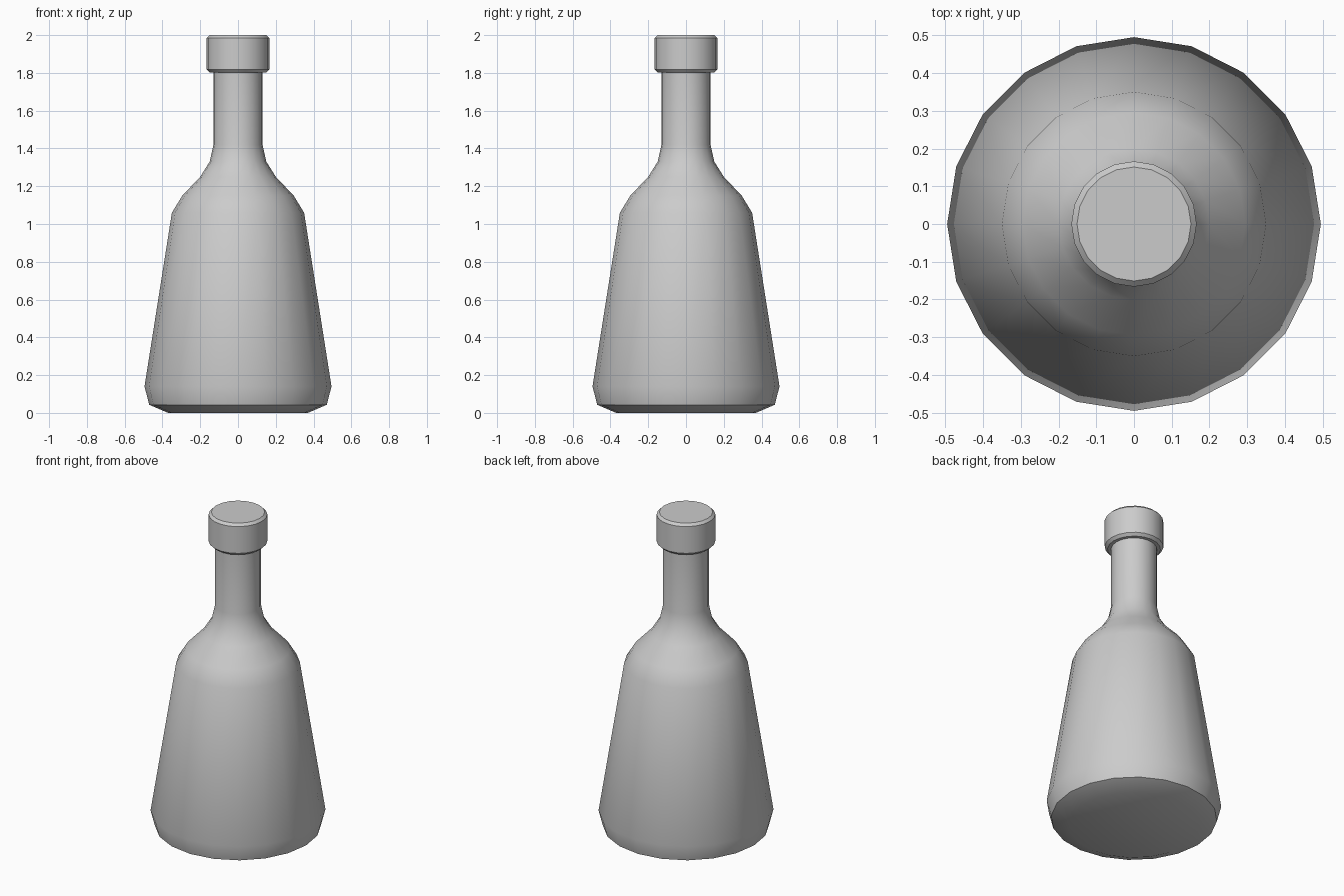
import bpy, bmesh, math

SIDES = 20

cube = bpy.data.objects.get("Cube")
if cube:
    bpy.data.objects.remove(cube, do_unlink=True)


def make_material(name, color):
    mat = bpy.data.materials.new(name)
    mat.use_nodes = True
    mat.diffuse_color = color
    mat.node_tree.nodes["Principled BSDF"].inputs["Base Color"].default_value = color
    return mat


def lathe(name, profile, mat):
    """Turn a (radius, height) profile, listed bottom to top, around z."""
    bm = bmesh.new()
    rings = []
    for radius, height in profile:
        ring = []
        for i in range(SIDES):
            a = math.tau * i / SIDES
            ring.append(bm.verts.new((radius * math.cos(a), radius * math.sin(a), height)))
        rings.append(ring)
    for low, high in zip(rings, rings[1:]):
        for i in range(SIDES):
            j = (i + 1) % SIDES
            bm.faces.new((low[i], low[j], high[j], high[i]))
    bm.faces.new(rings[0][::-1])
    bm.faces.new(rings[-1])
    mesh = bpy.data.meshes.new(name)
    bm.to_mesh(mesh)
    bm.free()
    mesh.materials.append(mat)
    obj = bpy.data.objects.new(name, mesh)
    bpy.context.collection.objects.link(obj)
    bpy.ops.object.select_all(action="DESELECT")
    obj.select_set(True)
    bpy.context.view_layer.objects.active = obj
    bpy.ops.object.shade_smooth_by_angle(angle=math.radians(30))
    return obj


grey = make_material("light grey", (0.6, 0.6, 0.6, 1))

# Flared body, rounded shoulder and straight neck
lathe("bottle_body", [
    (0.37, 0), (0.47, 0.043), (0.495, 0.14), (0.35, 1.06), (0.295, 1.15),
    (0.2, 1.25), (0.15, 1.33), (0.13, 1.42), (0.13, 1.82),
], grey)

# Bevelled stopper
lathe("bottle_cap", [
    (0.15, 1.802), (0.166, 1.818), (0.166, 1.985), (0.151, 2),
], grey)
